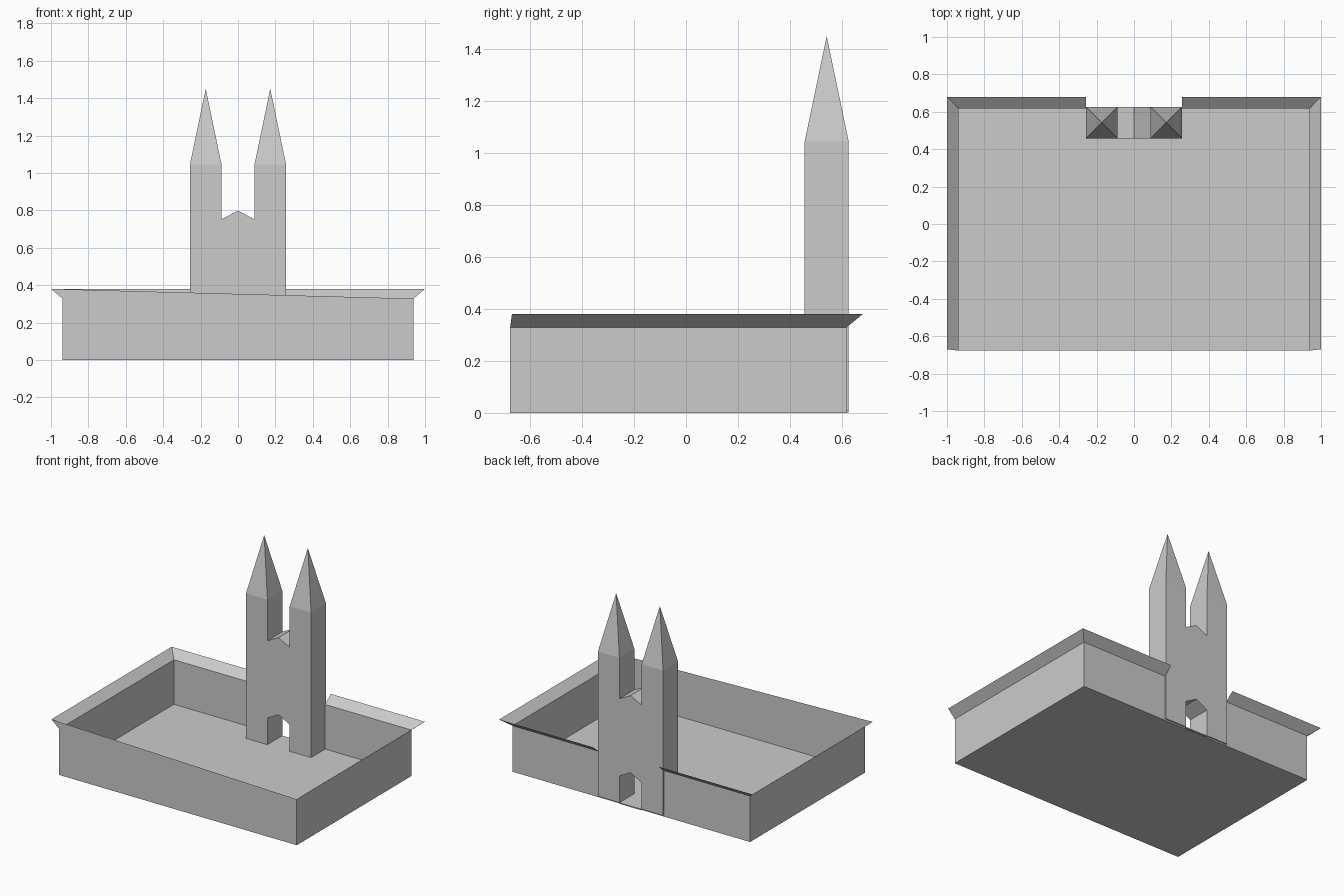
import bpy, bmesh

if "Cube" in bpy.data.objects:
    bpy.data.objects.remove(bpy.data.objects["Cube"])

grey = bpy.data.materials.new("plain_grey")
grey.diffuse_color = (0.6, 0.6, 0.6, 1)
grey.use_nodes = True
grey.node_tree.nodes["Principled BSDF"].inputs["Base Color"].default_value = grey.diffuse_color


def make(name, verts, faces):
    me = bpy.data.meshes.new(name)
    me.from_pydata(verts, [], faces)
    me.materials.append(grey)
    ob = bpy.data.objects.new(name, me)
    bpy.context.collection.objects.link(ob)
    return ob


def fix_normals(ob):
    bm = bmesh.new()
    bm.from_mesh(ob.data)
    bmesh.ops.recalc_face_normals(bm, faces=bm.faces)
    bm.to_mesh(ob.data)
    bm.free()


def prism(name, profile, y0, y1):
    """Extrude an x-z profile along y."""
    n = len(profile)
    verts = [(x, y, z) for y in (y0, y1) for x, z in profile]
    faces = [tuple(range(n)), tuple(range(2 * n - 1, n - 1, -1))]
    faces += [(i, i + n, (i + 1) % n + n, (i + 1) % n) for i in range(n)]
    ob = make(name, verts, faces)
    fix_normals(ob)
    return ob


W, F, B = 0.938, -0.677, 0.617      # wall planes: side, front, back
LOW, TOP = 0.328, 0.38              # wall top and eave tip heights
OX, OY = 1.0, 0.68                  # eave tips
TI, TO = 0.088, 0.257               # tower inner and outer x
TF, TB = 0.457, 0.626               # tower front and back y
BASE = 0.01

# thin floor slab
prism("floor_slab", [(-W, 0), (W, 0), (W, BASE), (-W, BASE)], F, B)

# front wall, a sheet whose top edge meets the left eave tip
make("front_wall",
     [(-W, F, BASE), (W, F, BASE), (W, F, LOW), (-OX, F, TOP), (-W, F, LOW)],
     [(0, 1, 2, 3, 4)])

for s, side in ((-1, "left"), (1, "right")):
    # side and back walls with flared eaves mitred at the corner
    path = [(W, F, OX, F + 0.007), (W, B, OX, OY), (TO, B, TO, OY)]
    verts = []
    for x, y, ex, ey in path:
        verts += [(s * x, y, BASE), (s * x, y, LOW), (s * ex, ey, TOP)]
    faces = []
    for i in (0, 3):
        for k in (0, 1):
            f = (i + k, i + 3 + k, i + 4 + k, i + 1 + k)
            faces.append(f if s > 0 else f[::-1])
    make(side + "_wall_and_eave", verts, faces)

    # square tower with pyramid spire
    a, b = s * TI, s * TO
    ring = [(a, TF), (b, TF), (b, TB), (a, TB)]
    verts = [(x, y, z) for z in (BASE, 1.045) for x, y in ring]
    verts.append(((a + b) / 2, (TF + TB) / 2, 1.45))
    faces = [(0, 1, 2, 3)]
    for i in range(4):
        j = (i + 1) % 4
        faces += [(i, j, j + 4, i + 4), (i + 4, j + 4, 8)]
    fix_normals(make(side + "_tower", verts, faces))

# gabled block between the towers, open as a pointed gateway below
prism("gate_block",
      [(-TI, 0.2), (0, 0.248), (TI, 0.2), (TI, 0.752), (0, 0.798), (-TI, 0.752)],
      TF, TB)
# threshold under the gateway, flush with the tower backs
prism("gate_threshold",
      [(-TI, 0.002), (TI, 0.002), (TI, BASE), (-TI, BASE)], B, TB)
